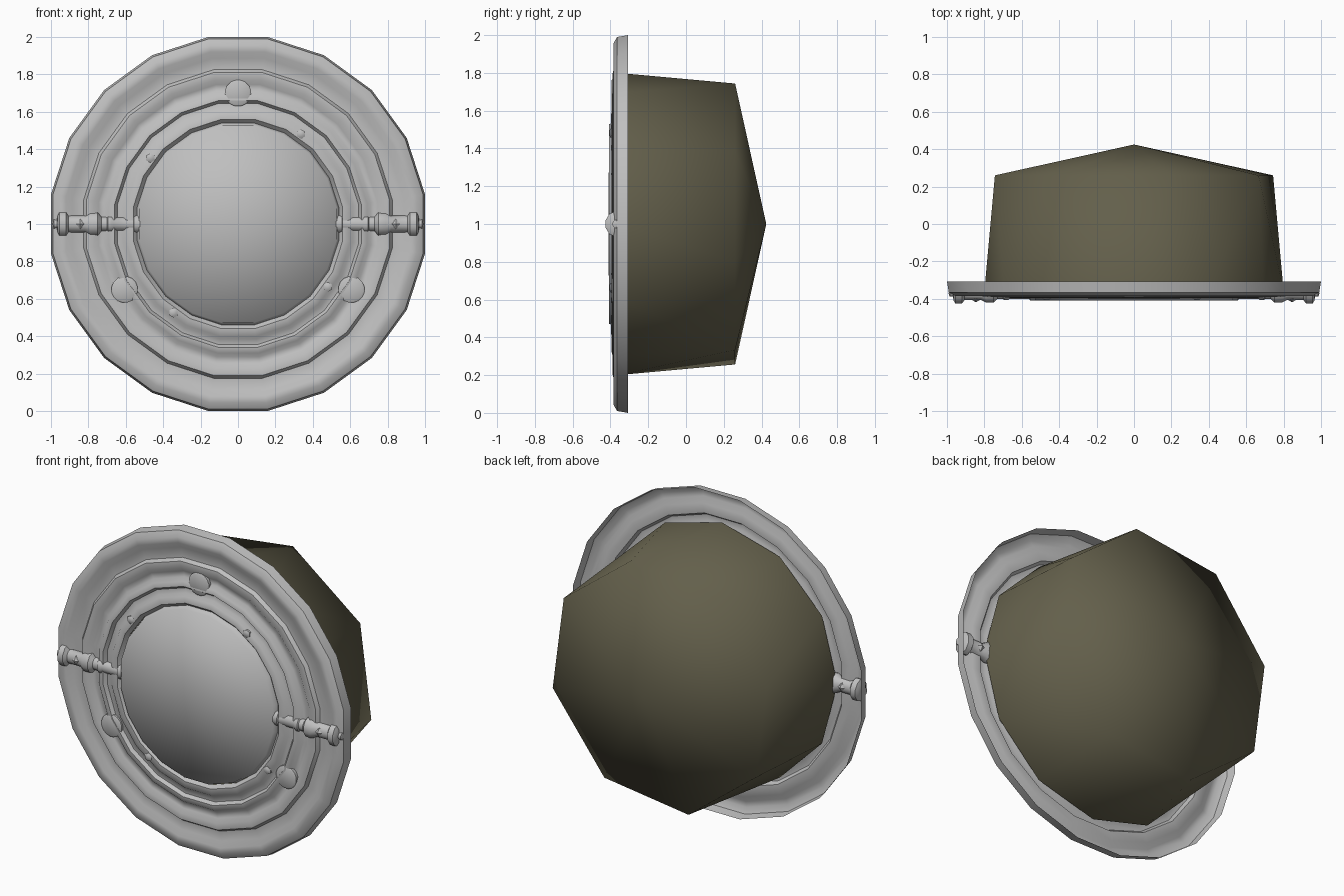
import bpy, bmesh, math
from mathutils import Matrix, Vector

if "Cube" in bpy.data.objects:
    bpy.data.objects.remove(bpy.data.objects["Cube"])


def material(name, rgb):
    m = bpy.data.materials.new(name)
    m.diffuse_color = (*rgb, 1)
    m.use_nodes = True
    m.node_tree.nodes["Principled BSDF"].inputs["Base Color"].default_value = m.diffuse_color
    return m


GREY = material("light grey metal", (0.52, 0.52, 0.52))
OLIVE = material("dark olive", (0.125, 0.115, 0.07))
CENTRE = Vector((0, 0, 1))


def finish(bm, name, mat, angle=None):
    me = bpy.data.meshes.new(name)
    bm.to_mesh(me)
    bm.free()
    me.materials.append(mat)
    ob = bpy.data.objects.new(name, me)
    bpy.context.collection.objects.link(ob)
    bpy.ops.object.select_all(action='DESELECT')
    ob.select_set(True)
    bpy.context.view_layer.objects.active = ob
    if angle is None:
        bpy.ops.object.shade_smooth()
    else:
        bpy.ops.object.shade_smooth_by_angle(angle=math.radians(angle))
    return ob


def lathe(name, profile, sides, mat, matrix, angle=None, closed=False):
    """Revolve (apothem, depth) points around the local y axis."""
    bm = bmesh.new()
    rings = []
    for r, y in profile:
        r /= math.cos(math.pi / sides)
        ring = []
        for j in range(sides):
            a = (j + 0.5) * 2 * math.pi / sides
            ring.append(bm.verts.new((r * math.cos(a), y, r * math.sin(a))))
        rings.append(ring)
    for a, b in zip(rings, rings[1:]):
        for j in range(sides):
            k = (j + 1) % sides
            bm.faces.new((a[j], a[k], b[k], b[j]))
    bmesh.ops.remove_doubles(bm, verts=bm.verts[:], dist=1e-5)
    bm.transform(matrix)
    if closed:
        bmesh.ops.recalc_face_normals(bm, faces=bm.faces[:])
    return finish(bm, name, mat, angle)


UP = Matrix.Translation(CENTRE)

# Stepped, beaded front ring (open at the back)
lathe("trim_ring", [
    (1.0, -0.307), (0.99, -0.365), (0.955, -0.385), (0.92, -0.385),
    (0.885, -0.363), (0.825, -0.365), (0.81, -0.387), (0.77, -0.39),
    (0.745, -0.37), (0.71, -0.37), (0.69, -0.392), (0.66, -0.395),
    (0.645, -0.375), (0.615, -0.378), (0.60, -0.395), (0.56, -0.397),
    (0.54, -0.375)], 20, GREY, UP, 50)

# Softly shaded front disc
lathe("front_disc", [(0.54, -0.37), (0.528, -0.408), (0, -0.410)],
      20, GREY, UP)

# Tapered housing: twelve-sided mouth, eight-sided back, shallow point
bm = bmesh.new()
for sides, r, y, start in ((12, 0.80, -0.36, 0), (8, 0.77, 0.26, 30)):
    for j in range(sides):
        a = math.radians(start + j * 360 / sides)
        bm.verts.new((r * math.cos(a), y, 1 + r * math.sin(a)))
bm.verts.new((0, 0.425, 1))
bmesh.ops.convex_hull(bm, input=bm.verts[:])
bm.normal_update()
mouth = [f for f in bm.faces if f.normal.y < -0.9]
bmesh.ops.delete(bm, geom=mouth, context='FACES')
finish(bm, "housing", OLIVE)

# Turned hinge arms on both sides, with diamond studs front and back
ARM = [(0, 0.525), (0.046, 0.525), (0.046, 0.555), (0.036, 0.56),
       (0.036, 0.665), (0.044, 0.675), (0.044, 0.695), (0.036, 0.70),
       (0.036, 0.73), (0.06, 0.75), (0.06, 0.79), (0.042, 0.82),
       (0.042, 0.905), (0.065, 0.92), (0.065, 0.955), (0.045, 0.965),
       (0.022, 0.968), (0.022, 0.985), (0, 0.992)]
for side, label in ((1, "right"), (-1, "left")):
    place = (Matrix.Translation((0, -0.37, 1))
             @ Matrix.Diagonal((1, 0.85, 1, 1))
             @ Matrix.Rotation(-side * math.pi / 2, 4, 'Z'))
    lathe("hinge_arm_" + label, ARM, 10, GREY, place, 40, True)
    place = (Matrix.Translation((side * 0.845, -0.37, 1))
             @ Matrix.Rotation(math.pi / 4, 4, 'Y'))
    lathe("diamond_stud_" + label,
          [(0, -0.048), (0.02, -0.033), (0.02, 0.033), (0, 0.048)],
          4, GREY, place, 20, True)


def around(degrees, radius):
    a = math.radians(degrees)
    return Matrix.Translation(CENTRE + Vector(
        (radius * math.cos(a), 0, radius * math.sin(a))))


# Three round pads on the ring
for i, deg in enumerate((90, 210, 330)):
    lathe(f"round_pad_{i + 1}", [(0, -0.36), (0.07, -0.36), (0.07, -0.388),
                                 (0.06, -0.394), (0, -0.394)],
          16, GREY, around(deg, 0.70), 40, True)

# Four small bolts around the disc
for i, deg in enumerate((55, 143, 234, 325)):
    lathe(f"small_bolt_{i + 1}", [(0, -0.37), (0.022, -0.37), (0.022, -0.398),
                                  (0.012, -0.405), (0, -0.405)],
          6, GREY, around(deg, 0.587), 40, True)
